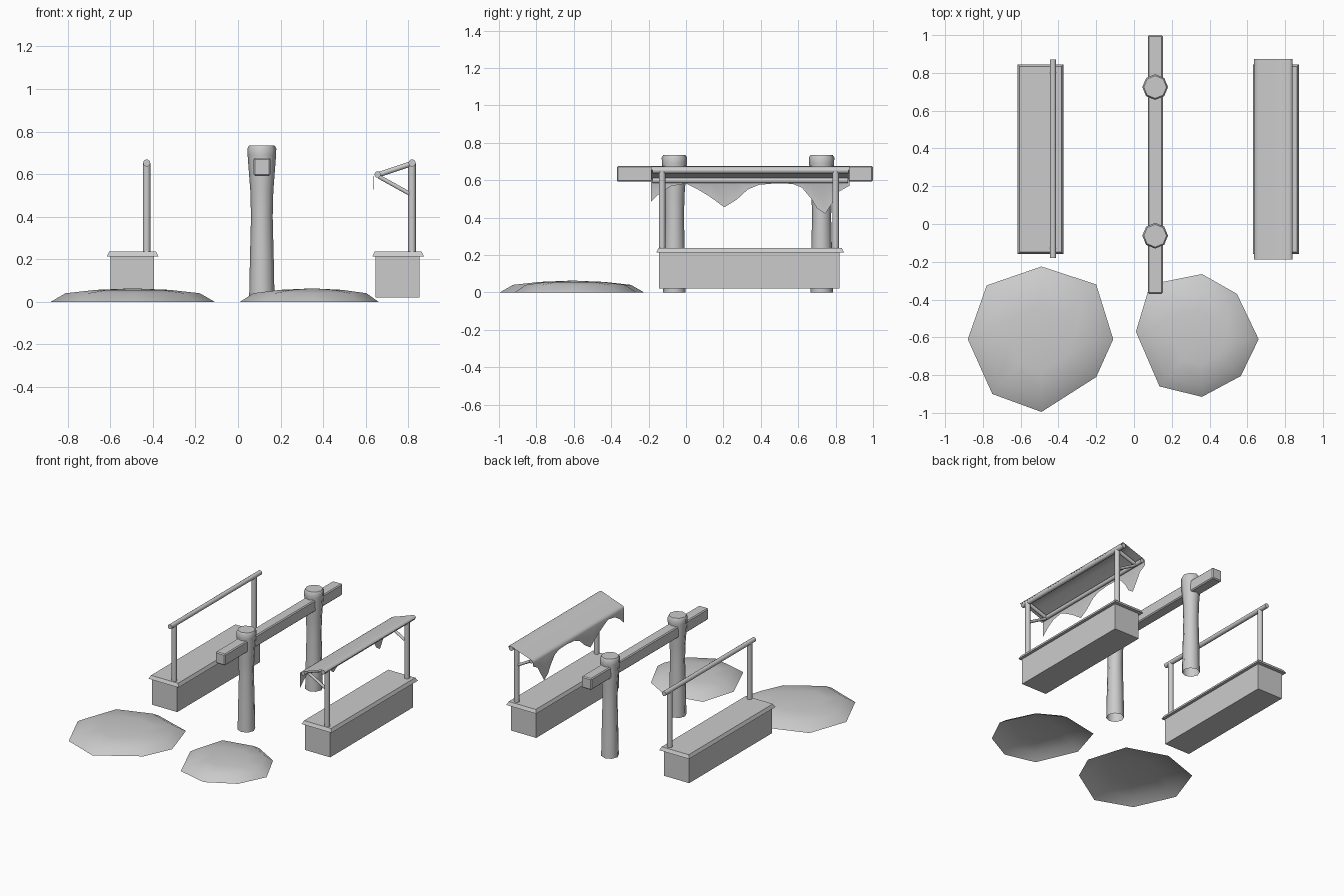
import bpy, bmesh, math
from mathutils import Vector

if "Cube" in bpy.data.objects:
    bpy.data.objects.remove(bpy.data.objects["Cube"])


def make(name, verts, faces, smooth=None):
    me = bpy.data.meshes.new(name)
    me.from_pydata(verts, [], faces)
    bm = bmesh.new()
    bm.from_mesh(me)
    bmesh.ops.recalc_face_normals(bm, faces=bm.faces)
    bm.to_mesh(me)
    bm.free()
    ob = bpy.data.objects.new(name, me)
    bpy.context.collection.objects.link(ob)
    if smooth:
        bpy.ops.object.select_all(action='DESELECT')
        ob.select_set(True)
        bpy.context.view_layer.objects.active = ob
        bpy.ops.object.shade_smooth_by_angle(angle=math.radians(smooth))
    return ob


def box(name, x, y, z, inset=0.0, bevel=0.0):
    """Box from ranges; inset narrows the top face."""
    v = []
    for zz, i in ((z[0], 0), (z[1], inset)):
        v += [(x[0] + i, y[0] + i, zz), (x[1] - i, y[0] + i, zz),
              (x[1] - i, y[1] - i, zz), (x[0] + i, y[1] - i, zz)]
    f = [(0, 1, 2, 3), (4, 5, 6, 7)] + [(i, (i + 1) % 4, 4 + (i + 1) % 4, 4 + i) for i in range(4)]
    ob = make(name, v, f)
    if bevel:
        m = ob.modifiers.new("bevel", 'BEVEL')
        m.width, m.segments = bevel, 1
    return ob


def rod(name, a, b, r, n=10):
    a, b = Vector(a), Vector(b)
    q = (b - a).to_track_quat('Z', 'Y')
    v = []
    for p in (a, b):
        for i in range(n):
            t = math.tau * i / n
            v.append(p + q @ Vector((r * math.cos(t), r * math.sin(t), 0)))
    f = [tuple(range(n)), tuple(range(n, 2 * n))]
    f += [(i, (i + 1) % n, n + (i + 1) % n, n + i) for i in range(n)]
    return make(name, v, f, 45)


def rings(name, levels, smooth, apex=None):
    """Stack of equal-sized point rings, closed at the top only."""
    n = len(levels[0])
    v = [p for lev in levels for p in lev]
    f = []
    for k in range(len(levels) - 1):
        for i in range(n):
            j = (i + 1) % n
            f.append((k * n + i, k * n + j, (k + 1) * n + j, (k + 1) * n + i))
    top = (len(levels) - 1) * n
    if apex:
        v.append(apex)
        f += [(top + i, top + (i + 1) % n, len(v) - 1) for i in range(n)]
    else:
        f.append(tuple(range(top, top + n)))
    return make(name, v, f, smooth)


# Low mounds in front
MOUNDS = {
    "left_mound": ((-0.495, -0.61), [(-.49, -.225), (-.20, -.32), (-.11, -.61), (-.20, -.81),
                                     (-.49, -.995), (-.75, -.90), (-.88, -.61), (-.78, -.325)]),
    "right_mound": ((0.35, -0.60), [(.36, -.265), (.545, -.37), (.66, -.61), (.565, -.805),
                                    (.36, -.915), (.135, -.86), (.01, -.57), (.085, -.32)]),
}
for name, ((cx, cy), rim) in MOUNDS.items():
    levels = [[(cx + (x - cx) * s, cy + (y - cy) * s, z) for x, y in rim]
              for s, z in ((1, 0), (0.82, 0.04), (0.45, 0.056))]
    rings(name, levels, 40, (cx, cy, 0.063))

# Stalls: counter, lid, posts and rail
for side, dx in (("left", -1.247), ("right", 0.0)):
    box(side + "_counter", (0.647 + dx, 0.853 + dx), (-0.145, 0.82), (0.02, 0.215))
    box(side + "_counter_lid", (0.63 + dx, 0.874 + dx), (-0.16, 0.845), (0.212, 0.236), 0.012)
    px = 0.818 + dx
    for end, y in (("front", -0.128), ("back", 0.80)):
        rod(f"{side}_{end}_post", (px, y, 0.23), (px, y, 0.65), 0.018)
    rod(side + "_rail", (px, -0.18, 0.652), (px, 0.87, 0.652), 0.017)

# Awning frame on the right stall
rod("awning_outer_pole", (0.656, -0.18, 0.598), (0.656, 0.865, 0.598), 0.015)
for end, y in (("front", -0.128), ("back", 0.80)):
    rod(end + "_awning_arm", (0.656, y, 0.596), (0.818, y, 0.65), 0.013)
    rod(end + "_awning_brace", (0.662, y, 0.588), (0.815, y, 0.503), 0.010)

# Awning cloth with ragged hanging edge
HEM = [(-.187, .485), (-.14, .53), (-.08, .568), (0, .582), (.06, .552), (.13, .51), (.205, .455),
       (.27, .495), (.33, .55), (.39, .575), (.48, .583), (.57, .58), (.62, .56), (.67, .50),
       (.70, .45), (.745, .42), (.78, .475), (.82, .54), (.873, .57)]
v, f = [], []
for y, hem in HEM:
    prof = [(0.84, 0.655), (0.835, 0.667), (0.82, 0.672), (0.74, 0.643), (0.66, 0.616),
            (0.643, 0.608), (0.636, 0.595), (0.635, hem)]
    v += [(x, y, z) for x, z in prof]
for i in range(len(HEM) - 1):
    for j in range(7):
        a = i * 8 + j
        f.append((a, a + 1, a + 9, a + 8))
make("awning_cloth", v, f, 50)

# Two round pillars carrying a square beam
PILLAR = [(0.060, 0), (0.056, 0.2), (0.051, 0.40), (0.054, 0.52), (0.067, 0.69), (0.068, 0.72), (0.060, 0.734)]
for end, y in (("front", -0.062), ("back", 0.725)):
    levels = [[(0.112 + r * math.cos(math.tau * i / 8), y + r * math.sin(math.tau * i / 8), z)
               for i in range(8)] for r, z in PILLAR]
    rings(end + "_pillar", levels, 50)
box("cross_beam", (0.073, 0.153), (-0.37, 1.0), (0.592, 0.676), bevel=0.007)
